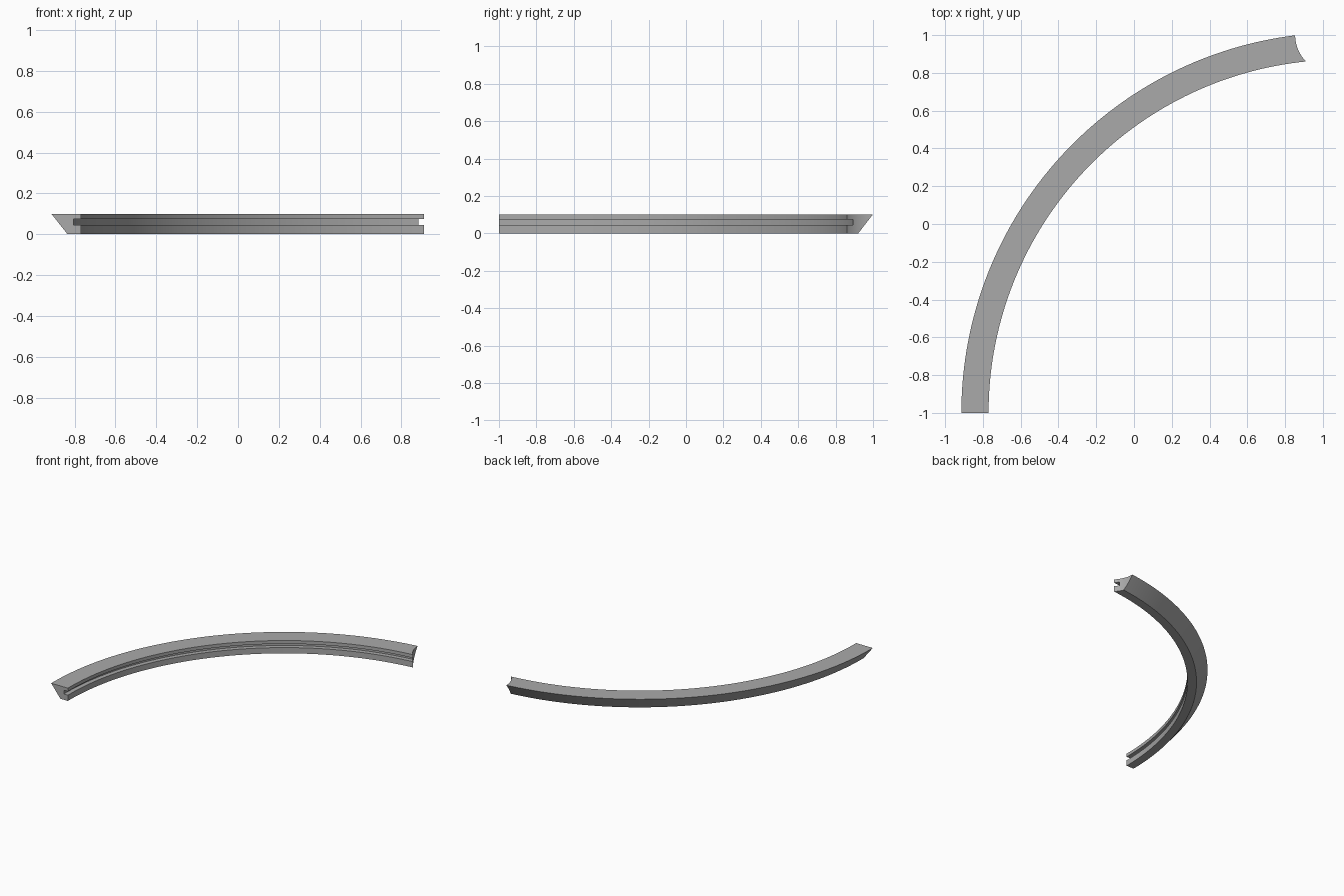
import bpy, bmesh, math

cube = bpy.data.objects.get("Cube")
if cube:
    bpy.data.objects.remove(cube, do_unlink=True)

# Single grey material
grey = bpy.data.materials.new("mid grey")
grey.use_nodes = True
colour = (0.4, 0.4, 0.4, 1)
grey.diffuse_color = colour
grey.node_tree.nodes["Principled BSDF"].inputs["Base Color"].default_value = colour

CENTRE = (1.10, -1.0)
SEGMENTS = 72
START, END = math.pi, math.pi / 2 + 0.062

# Cross-section as (radius, height): sloped outside, groove on the inside
profile = [(1.87, 0), (1.935, 0), (2.014, 0.1), (1.87, 0.1),
           (1.87, 0.074), (1.905, 0.074), (1.905, 0.045), (1.87, 0.045)]


def make_object(name, bm):
    bmesh.ops.recalc_face_normals(bm, faces=bm.faces)
    mesh = bpy.data.meshes.new(name)
    bm.to_mesh(mesh)
    bm.free()
    mesh.materials.append(grey)
    obj = bpy.data.objects.new(name, mesh)
    bpy.context.collection.objects.link(obj)
    return obj


# Curved rail: sweep the section around the arc centre
bm = bmesh.new()
rings = []
for i in range(SEGMENTS + 1):
    a = START + (END - START) * i / SEGMENTS
    rings.append([bm.verts.new((CENTRE[0] + r * math.cos(a),
                                CENTRE[1] + r * math.sin(a), z))
                  for r, z in profile])
n = len(profile)
for lower, upper in zip(rings, rings[1:]):
    for j in range(n):
        k = (j + 1) % n
        bm.faces.new((lower[j], lower[k], upper[k], upper[j]))
bm.faces.new(rings[0])
bm.faces.new(rings[-1])
rail = make_object("curved_rail", bm)

# Round cutter hollows out the far end
bm = bmesh.new()
bmesh.ops.create_cone(bm, cap_ends=True, segments=96, radius1=0.204,
                      radius2=0.204, depth=1)
bmesh.ops.translate(bm, verts=bm.verts, vec=(1.057, 1.002, 0))
cutter = make_object("end_cutter", bm)
cutter.hide_render = True

cut = rail.modifiers.new("concave end", "BOOLEAN")
cut.operation = "DIFFERENCE"
cut.solver = "EXACT"
cut.object = cutter
bpy.ops.object.select_all(action="DESELECT")
rail.select_set(True)
bpy.context.view_layer.objects.active = rail
bpy.ops.object.modifier_apply(modifier=cut.name)
bpy.data.objects.remove(cutter, do_unlink=True)

# Smooth curves with crisp section edges
bpy.ops.object.shade_smooth_by_angle(angle=math.radians(25))
